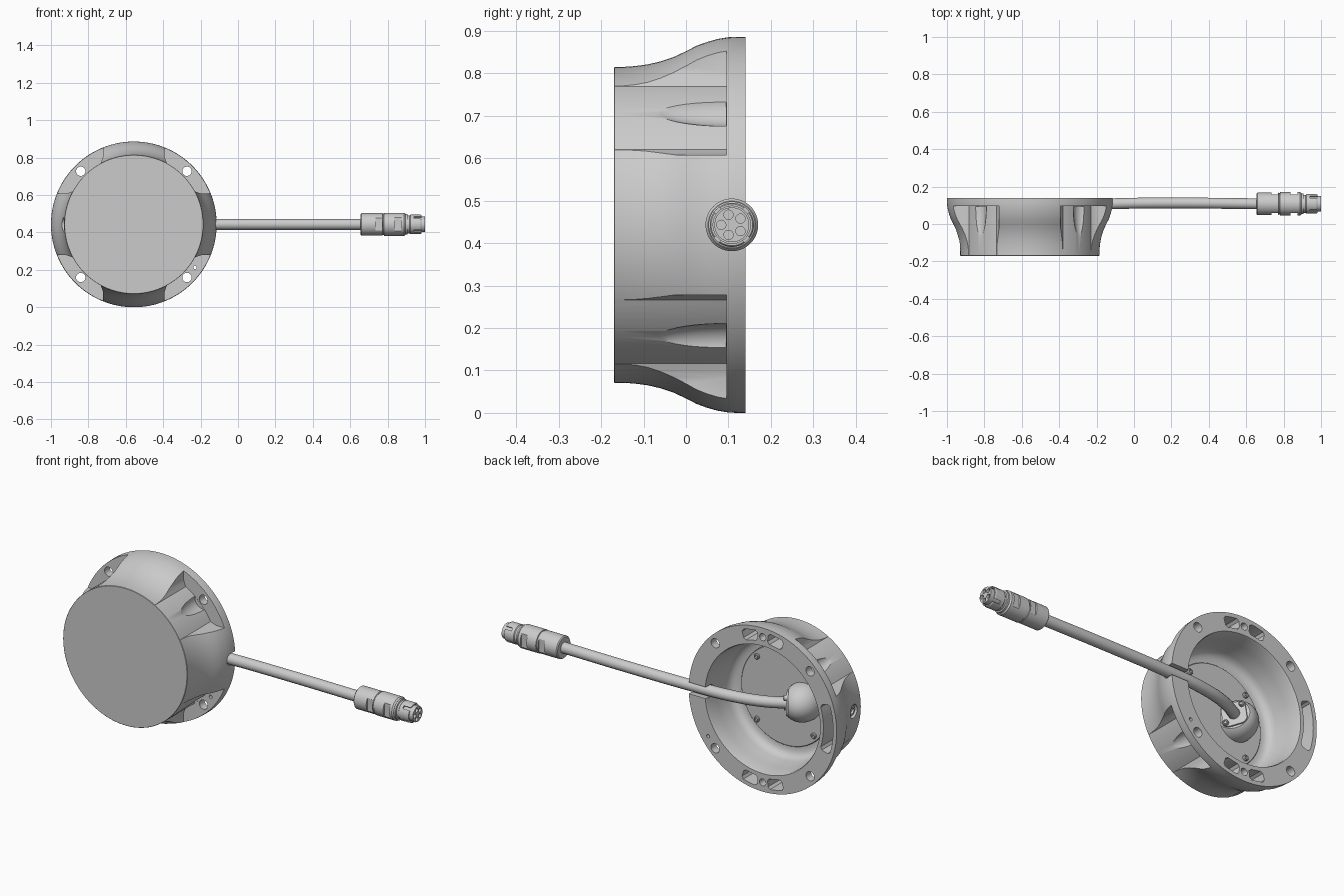
import bpy, bmesh
from math import sin, cos, pi, radians, sqrt, atan2
from mathutils import Vector, Matrix

if "Cube" in bpy.data.objects:
    bpy.data.objects.remove(bpy.data.objects["Cube"])

CX, CZ = -0.557, 0.443      # housing axis
CY = 0.108                  # cable / connector axis height in y


def make(name, bm):
    bmesh.ops.remove_doubles(bm, verts=bm.verts, dist=1e-6)
    bmesh.ops.recalc_face_normals(bm, faces=bm.faces)
    me = bpy.data.meshes.new(name)
    bm.to_mesh(me)
    bm.free()
    ob = bpy.data.objects.new(name, me)
    bpy.context.collection.objects.link(ob)
    return ob


def revolve(name, profile, axis='Y', at=(CX, 0, CZ), segs=96):
    """Spin (radius, height) points, starting and ending on the axis."""
    bm = bmesh.new()
    rings = []
    for r, h in profile:
        ring = []
        for i in range(segs):
            a = 2 * pi * i / segs
            u, v = r * cos(a), r * sin(a)
            p = (u, h, v) if axis == 'Y' else (h, u, v)
            ring.append(bm.verts.new(Vector(at) + Vector(p)))
            if r == 0:
                break
        rings.append(ring)
    for a, b in zip(rings, rings[1:]):
        for i in range(segs):
            j = (i + 1) % segs
            f = [a[i % len(a)], a[j % len(a)], b[j % len(b)], b[i % len(b)]]
            f = list(dict.fromkeys(f))
            bm.faces.new(f)
    return make(name, bm)


def rod(name, r, h0, h1, axis='Y', at=(CX, 0, CZ), segs=32):
    return revolve(name, [(0, h0), (r, h0), (r, h1), (0, h1)], axis, at, segs)


def prism(name, pts, y0, y1):
    """Extrude an x-z outline, relative to the housing axis, along y."""
    bm = bmesh.new()
    f = bm.faces.new([bm.verts.new((CX + x, y0, CZ + z)) for x, z in pts])
    ext = bmesh.ops.extrude_face_region(bm, geom=[f])['geom']
    bmesh.ops.translate(bm, vec=(0, y1 - y0, 0),
                        verts=[v for v in ext if isinstance(v, bmesh.types.BMVert)])
    return make(name, bm)


def box(name, centre, size, rot=None):
    bm = bmesh.new()
    bmesh.ops.create_cube(bm, size=1, matrix=Matrix.Translation(centre) @
                          (rot or Matrix()) @ Matrix.Diagonal((*size, 1)))
    return make(name, bm)


def boolean(ob, other, op='DIFFERENCE'):
    other.hide_render = True
    m = ob.modifiers.new('cut', 'BOOLEAN')
    m.operation, m.object, m.solver = op, other, 'EXACT'
    bpy.context.view_layer.objects.active = ob
    bpy.ops.object.modifier_apply(modifier=m.name)
    bpy.data.objects.remove(other)


def ring_slot(a0, a1, r0, r1, n=10, corner=0.012):
    """Arc-shaped slot outline with softened corners (angles in degrees)."""
    pts = []
    for r, k in ((r0, 0), (r1, 1)):
        d = corner / r * 180 / pi
        inset = corner if k == 0 else -corner
        arc = [(r + inset, a0)] + [(r, a0 + d + (a1 - a0 - 2 * d) * i / n)
                                   for i in range(n + 1)] + [(r + inset, a1)]
        pts += arc if k == 0 else arc[::-1]
    return [(r * cos(radians(a)), r * sin(radians(a))) for r, a in pts]


# Housing: flared shell with a hollow back
outer = [(0, -.17), (.370, -.17), (.372, -.168), (.372, -.15), (.374, -.12), (.378, -.09),
         (.385, -.06), (.395, -.03), (.409, 0), (.422, .025), (.431, .05), (.438, .075),
         (.442, .1), (.443, .12), (.443, .14)]
inner = [(.345, .14), (.341, .13), (.337, .06), (.329, -.02), (.324, -.04), (.313, -.056),
         (.297, -.064), (.28, -.067), (0, -.067)]
housing = revolve('housing', outer + inner, segs=128)

# Corner pockets, screw clearances and mounting holes
arc = [(.3712 * cos(radians(28.5 + 33 * i / 12)), .3712 * sin(radians(28.5 + 33 * i / 12)))
       for i in range(13)]
pocket = [(.165, .6), (.6, .6), (.6, .165), (.36, .165), (.344, .17)] + arc + \
         [(.17, .344), (.165, .36)]
for sx in (-1, 1):
    for sz in (-1, 1):
        boolean(housing, prism('pocket_cutter', [(x * sx, z * sz) for x, z in pocket], -.3, .095))
        at = (CX + .284 * sx, 0, CZ + .284 * sz)
        bowl = [(0, -.1)] + [(.052 * sqrt(1 - (1 - i / 10) ** 2), -.1 + .194 * i / 10)
                             for i in range(1, 11)] + [(0, .094)]
        boolean(housing, revolve('clearance_cutter', bowl, at=at, segs=40))
        boolean(housing, rod('screw_hole_cutter', .025, .05, .2, at=at))
boolean(housing, rod('pin_hole_cutter', .009, .05, .2, at=(-.23, 0, .213), segs=20))

# Slots and small holes in the back rim
boolean(housing, prism('slot_cutter', ring_slot(161, 199, .364, .422), .03, .2))
for a in (90, 270):
    for s in (-1, 1):
        boolean(housing, prism('slot_cutter', ring_slot(a + s * 11 - 6.5, a + s * 11 + 6.5,
                                                        .366, .422), .03, .2))
    boolean(housing, rod('rim_hole_cutter', .019, .05, .2, segs=24,
                         at=(CX, 0, CZ + .393 * sin(radians(a)))))

# Cable groove through the rim, and a side port on the far side
boolean(housing, rod('groove_cutter', .033, .28, .6, 'X', (CX, CY, CZ)))
boolean(housing, box('groove_cutter', (CX + .44, CY + .06, CZ), (.32, .12, .062)))
boolean(housing, rod('port_cutter', .036, -.5, -.352, 'X', (CX, -.1, CZ)))
port = revolve('port_screw', [(0, -.345), (.026, -.345), (.026, -.366), (.015, -.368),
                              (.013, -.358), (0, -.358)], 'X', (CX, -.1, CZ), 32)

# Floor plate with four screws
plate = revolve('floor_plate', [(0, -.08), (.268, -.08), (.268, -.06), (.265, -.057),
                                (0, -.057)])
parts = [housing, port, plate]


def screw(name, at, rot=None):
    s = revolve(name, [(0, -.01), (.015, -.01), (.015, .006), (.012, .01), (.008, .01),
                       (.007, .004), (0, .004)], at=(0, 0, 0), segs=20)
    s.matrix_world = Matrix.Translation(at) @ (rot or Matrix())
    parts.append(s)


for sx in (-1, 1):
    for sz in (-1, 1):
        screw('floor_screw', (CX + .17 * sx, -.055, CZ + .17 * sz))

# Cable hood: dome sliced by an oblique face, with a clamp plate on it
normal = Vector((.85, .53, 0)).normalized()
tilt = Matrix.Rotation(atan2(normal.y, normal.x), 4, 'Z')
face = Vector((-.615, .0, CZ))
dome = [(0, -.07), (.1, -.07)] + [(.1 * cos(radians(a)), -.05 + .115 * sin(radians(a)))
                                  for a in range(0, 90, 9)] + [(0, .065)]
hood = revolve('cable_hood', dome, at=(-.668, 0, CZ), segs=64)
boolean(hood, box('hood_cutter', face + normal * .2, (.4, .6, .6), tilt))
clamp = box('clamp_plate', face, (.018, .12, .12), tilt @ Matrix.Rotation(radians(8), 4, 'X'))
bm = bmesh.new()
bm.from_mesh(clamp.data)
edges = [e for e in bm.edges
         if abs((e.verts[0].co - e.verts[1].co).normalized().dot(normal)) > .9]
bmesh.ops.bevel(bm, geom=edges, offset=.03, segments=5, affect='EDGES', profile=.5)
bm.to_mesh(clamp.data)
bm.free()
parts += [hood, clamp]
for s in (-1, 1):
    offset = tilt @ Vector((.014, .04 * s, .045 * s))
    screw('clamp_screw', face + offset, tilt @ Matrix.Rotation(-pi / 2, 4, 'Z'))

# Cable
cu = bpy.data.curves.new('cable', 'CURVE')
cu.dimensions, cu.bevel_depth, cu.bevel_resolution, cu.use_fill_caps = '3D', .029, 6, True
sp = cu.splines.new('BEZIER')
path = [(-.64, -.012), (-.5, .058), (-.33, .096), (-.12, CY), (.25, .112), (.67, CY)]
sp.bezier_points.add(len(path) - 1)
for p, (x, y) in zip(sp.bezier_points, path):
    p.co = (x, y, CZ)
    p.handle_left_type = p.handle_right_type = 'AUTO'
cable = bpy.data.objects.new('cable', cu)
bpy.context.collection.objects.link(cable)
bpy.ops.object.select_all(action='DESELECT')
cable.select_set(True)
bpy.context.view_layer.objects.active = cable
bpy.ops.object.convert(target='MESH')
parts.append(bpy.context.view_layer.objects.active)

# Connector grip with wrench flats
AX = (0, CY, CZ)
grip = revolve('connector_grip', [(0, .655), (.055, .655), (.06, .66), (.06, .772), (.057, .774),
               (.057, .779), (.062, .781), (.062, .888), (.056, .896), (0, .896)], 'X', AX, 64)
for s in (-1, 1):
    for x, w in ((.752, .036), (.855, .036)):
        boolean(grip, box('flat_cutter', (x, CY + s * .075, CZ), (w, .05, .2)))

# Connector plug: slotted sleeve around a five-hole insert
plug = revolve('connector_sleeve', [(0, .89), (.055, .89), (.055, .905), (.048, .907),
               (.048, .918), (.052, .922), (.052, .975), (.049, .98), (.044, .98), (.044, .925),
               (0, .925)], 'X', AX, 64)
for k in range(4):
    rot = Matrix.Rotation(radians(45 + 90 * k), 4, 'X')
    boolean(plug, box('notch_cutter', Vector(AX) + Vector((.97, 0, 0)) +
                      rot @ Vector((0, 0, .05)), (.06, .016, .03), rot))
insert = rod('connector_insert', .041, .91, 1.0, 'X', AX, 48)
for k in range(5):
    a = radians(36 + 72 * k)
    boolean(insert, rod('socket_cutter', .011, .96, 1.1, 'X',
                        (0, CY + .025 * cos(a), CZ + .025 * sin(a)), 20))
parts += [grip, plug, insert]

# Smooth shading with crisp edges
bpy.ops.object.select_all(action='DESELECT')
for ob in parts:
    ob.select_set(True)
bpy.context.view_layer.objects.active = housing
bpy.ops.object.shade_smooth_by_angle(angle=radians(30))
